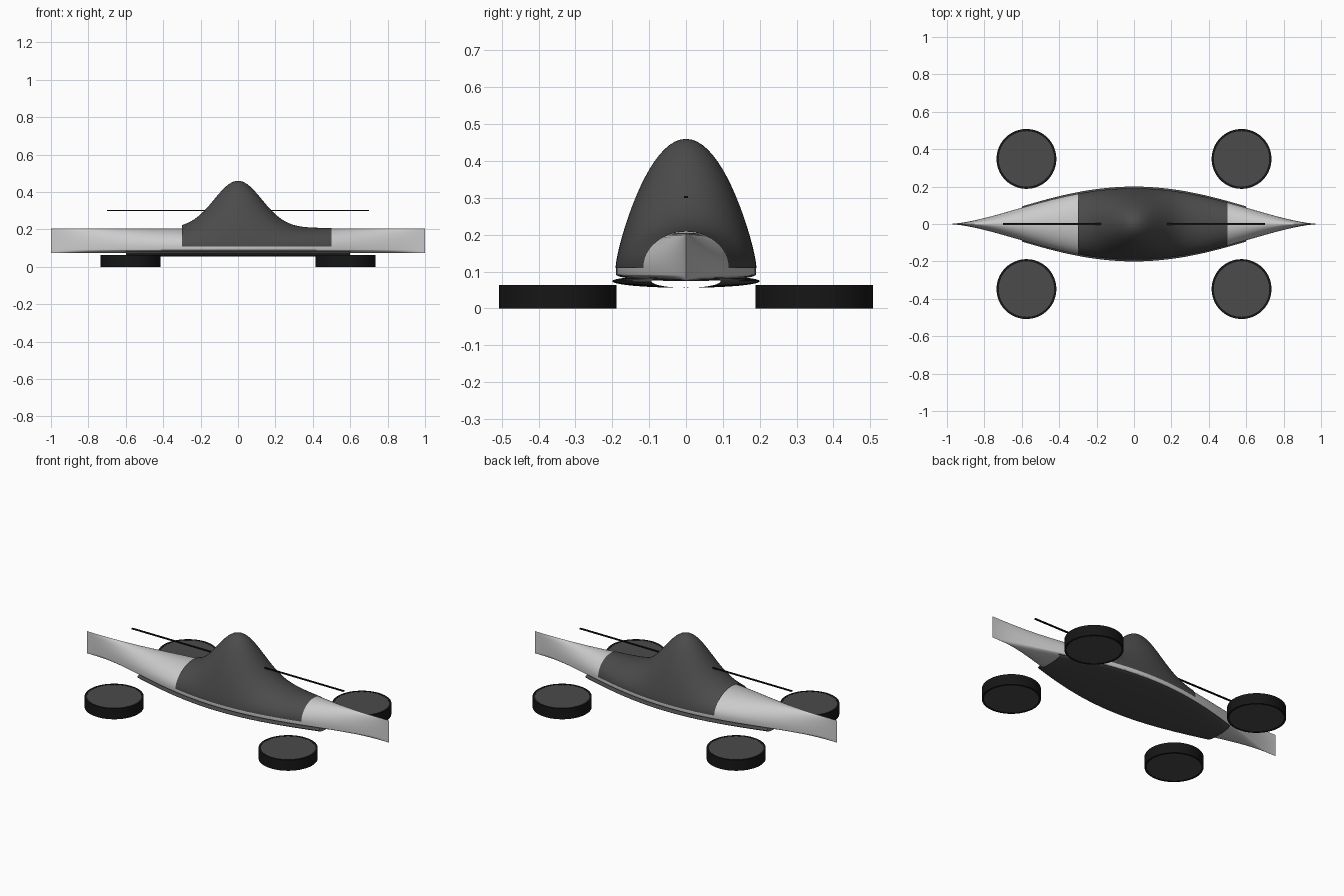
import bpy, bmesh, math

if "Cube" in bpy.data.objects:
    bpy.data.objects.remove(bpy.data.objects["Cube"])

def material(name, v):
    m = bpy.data.materials.new(name)
    m.diffuse_color = (v, v, v, 1)
    m.use_nodes = True
    m.node_tree.nodes["Principled BSDF"].inputs["Base Color"].default_value = m.diffuse_color
    return m

dark = material("dark_grey", 0.07)
black = material("black", 0.008)

def finish(name, bm, mat=None):
    bmesh.ops.remove_doubles(bm, verts=bm.verts, dist=1e-5)
    bmesh.ops.recalc_face_normals(bm, faces=bm.faces)
    me = bpy.data.meshes.new(name)
    bm.to_mesh(me)
    bm.free()
    ob = bpy.data.objects.new(name, me)
    bpy.context.collection.objects.link(ob)
    if mat:
        me.materials.append(mat)
    bpy.ops.object.select_all(action='DESELECT')
    ob.select_set(True)
    bpy.context.view_layer.objects.active = ob
    bpy.ops.object.shade_smooth_by_angle(angle=math.radians(35))
    return ob

def loft(name, x0, x1, n, section, closed, mat=None):
    """Skin cross-sections, each a list of (y, z), along x."""
    bm = bmesh.new()
    rows = []
    for i in range(n + 1):
        x = x0 + (x1 - x0) * i / n
        rows.append([bm.verts.new((x, y, z)) for y, z in section(x)])
    m = len(rows[0])
    for a, b in zip(rows, rows[1:]):
        for j in range(m if closed else m - 1):
            k = (j + 1) % m
            bm.faces.new((a[j], a[k], b[k], b[j]))
    return finish(name, bm, mat)

def width(x, w, p):
    return w * max(0.0, 1 - x * x) ** p

ARC = [math.pi * i / 40 for i in range(41)]

# Pointed hull: domed top, short upright side, shallow keel
def hull_section(x):
    w = width(x, 0.19, 1.75)
    top = [(w * math.cos(t), 0.11 + 0.096 * math.sin(t)) for t in ARC]
    keel = [(-w * math.cos(t), 0.092 - 0.018 * math.sin(t)) for t in ARC]
    return top + keel

# Humped canopy over the hull
def canopy_section(x):
    w = width(x, 0.19, 1.75) + 0.001
    hump = 0.252 * math.exp(-31 * x * x)
    return [(w * math.cos(t), 0.11 + 0.098 * math.sin(t) + hump * math.sin(t) ** 2)
            for t in ARC]

# Open-ended lens-shaped floor
def floor_section(x):
    w = width(x, 0.2, 1.7)
    top = [(w * math.cos(t), 0.074 + 0.016 * math.sin(t)) for t in ARC]
    low = [(-w * math.cos(t), 0.074 - 0.018 * math.sin(t)) for t in ARC[1:-1]]
    return top + low

loft("hull", -1, 1, 80, hull_section, True)
loft("canopy", -0.3, 0.5, 64, canopy_section, False, dark)
loft("floor", -0.6, 0.6, 48, floor_section, True, dark)

# Thin rod passing through the canopy
bm = bmesh.new()
bmesh.ops.create_cube(bm, size=1)
bmesh.ops.scale(bm, vec=(1.4, 0.01, 0.006), verts=bm.verts)
bmesh.ops.translate(bm, vec=(0, 0, 0.302), verts=bm.verts)
finish("cross_rod", bm, black)

# Four flat-lying wheels: tyre ring and hub disc
def wheel(name, cx, cy):
    bm = bmesh.new()
    prof = [(0.148, 0), (0.16, 0), (0.16, 0.064), (0.148, 0.064)]
    n = 64
    rows = [[bm.verts.new((cx + r * math.cos(2 * math.pi * i / n),
                           cy + r * math.sin(2 * math.pi * i / n), z))
             for r, z in prof] for i in range(n)]
    for i in range(n):
        a, b = rows[i], rows[(i + 1) % n]
        for j in range(4):
            k = (j + 1) % 4
            bm.faces.new((a[j], b[j], b[k], a[k]))
    finish(name + "_tyre", bm, black)
    bm = bmesh.new()
    bmesh.ops.create_cone(bm, cap_ends=True, segments=n, radius1=0.148,
                          radius2=0.148, depth=0.062)
    bmesh.ops.translate(bm, vec=(cx, cy, 0.032), verts=bm.verts)
    finish(name + "_hub", bm, dark)

for sx, a in ((-1, "left"), (1, "right")):
    for sy, b in ((-1, "front"), (1, "back")):
        wheel(f"{b}_{a}_wheel", 0.575 * sx, 0.348 * sy)
